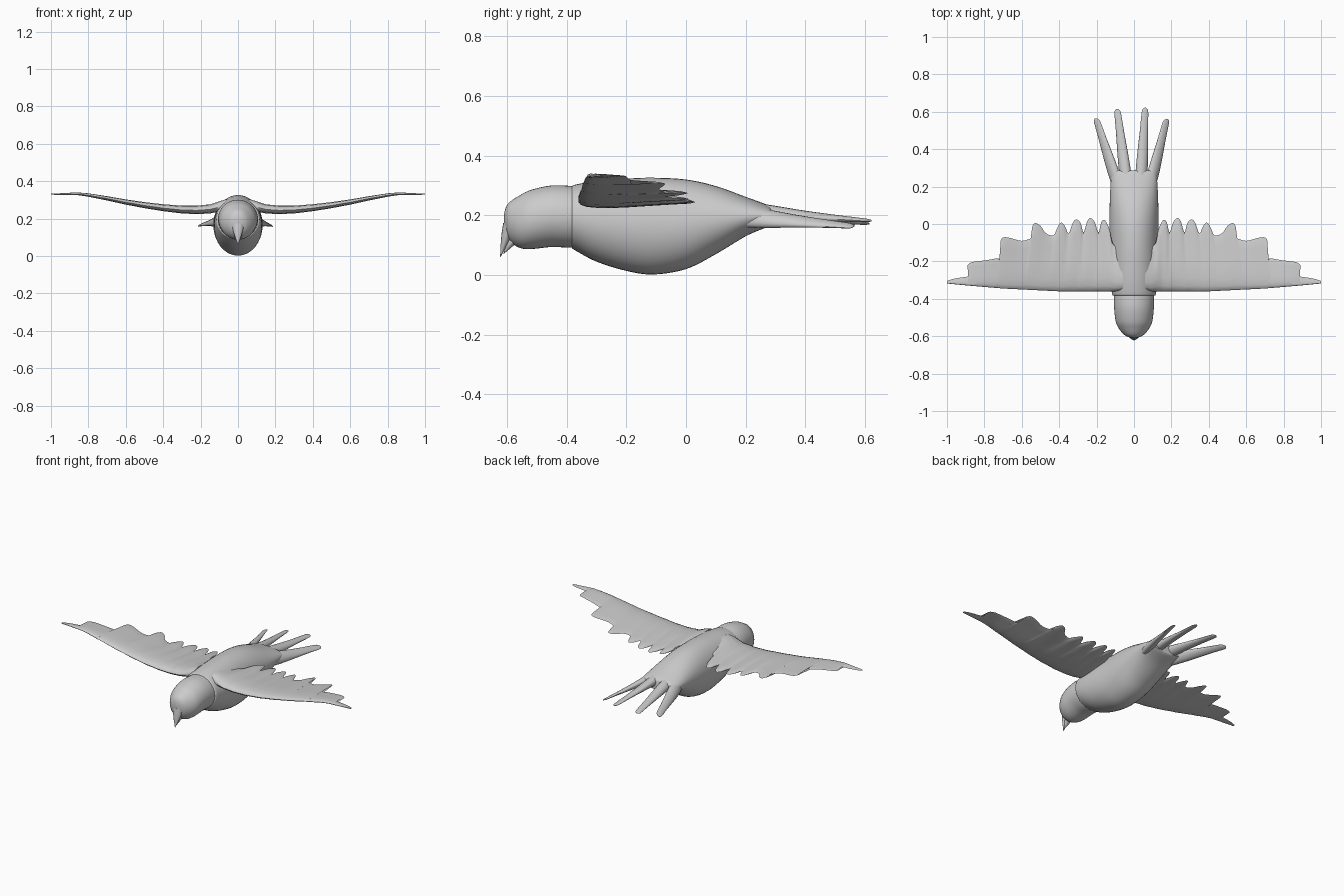
import bpy, bmesh, math
from mathutils import Vector

if "Cube" in bpy.data.objects:
    bpy.data.objects.remove(bpy.data.objects["Cube"])


def spline(pts, per):
    """Smooth curve of tuples through the given points (Catmull-Rom)."""
    out = []
    for i in range(len(pts) - 1):
        a, b = pts[max(i - 1, 0)], pts[i]
        c, d = pts[i + 1], pts[min(i + 2, len(pts) - 1)]
        for k in range(per):
            t = k / per
            out.append(tuple(0.5 * (2 * q + (r - p) * t + (2 * p - 5 * q + 4 * r - s) * t * t
                                    + (3 * q - p - 3 * r + s) * t ** 3)
                             for p, q, r, s in zip(a, b, c, d)))
    out.append(tuple(pts[-1]))
    return out


def lerp_table(table, x):
    for (x0, v0), (x1, v1) in zip(table, table[1:]):
        if x <= x1:
            t = max(0, (x - x0) / (x1 - x0))
            return v0 + (v1 - v0) * t
    return table[-1][1]


def loft(name, rings, mirror=False):
    """Skin closed rings into a capped tube."""
    bm = bmesh.new()
    vs = [[bm.verts.new(p) for p in r] for r in rings]
    n = len(vs[0])
    for a, b in zip(vs, vs[1:]):
        for j in range(n):
            bm.faces.new((a[j], a[(j + 1) % n], b[(j + 1) % n], b[j]))
    bm.faces.new(vs[0])
    bm.faces.new(vs[-1])
    bmesh.ops.recalc_face_normals(bm, faces=bm.faces)
    me = bpy.data.meshes.new(name)
    bm.to_mesh(me)
    bm.free()
    ob = bpy.data.objects.new(name, me)
    bpy.context.collection.objects.link(ob)
    if mirror:
        ob.modifiers.new("mirror", 'MIRROR')
    bpy.ops.object.select_all(action='DESELECT')
    ob.select_set(True)
    bpy.context.view_layer.objects.active = ob
    bpy.ops.object.shade_smooth_by_angle(angle=math.radians(50))
    return ob


def body_loft(name, sections, n=40):
    """Sections are (y, top z, bottom z, half width)."""
    rings = []
    for y, top, bot, w in spline(sections, 5):
        c, h = (top + bot) / 2, (top - bot) / 2
        rings.append([(w * math.cos(2 * math.pi * k / n), y, c + h * math.sin(2 * math.pi * k / n))
                      for k in range(n)])
    return loft(name, rings)


# Body and head
body_loft("body", [(-.382, .297, .09, .112), (-.37, .303, .082, .118), (-.3, .315, .045, .126),
                   (-.2, .323, .014, .13), (-.11, .326, .002, .131), (0, .32, .02, .132),
                   (.1, .298, .07, .13), (.2, .262, .13, .126), (.27, .236, .16, .12),
                   (.285, .225, .17, .115)])
body_loft("head", [(-.3, .29, .10, .1), (-.38, .298, .092, .107), (-.45, .3, .094, .106),
                   (-.52, .285, .087, .098), (-.56, .265, .092, .08), (-.59, .245, .115, .055),
                   (-.604, .225, .145, .032), (-.61, .2, .165, .008)])


# Beak halves, pointing down
def beak(name, base, tip, wx, wy, n=16):
    base, tip = Vector(base), Vector(tip)
    rings = []
    for t, s in ((0, 1), (.3, .8), (.6, .5), (.85, .2), (1, .03)):
        c = base.lerp(tip, t)
        rings.append([(c.x + s * wx * math.cos(2 * math.pi * k / n),
                       c.y + s * wy * math.sin(2 * math.pi * k / n), c.z) for k in range(n)])
    loft(name, rings)


beak("upper_beak", (0, -.587, .175), (0, -.622, .06), .035, .025)
beak("lower_beak", (0, -.57, .125), (0, -.612, .07), .025, .02)

# Wing: straight leading edge, scalloped feathered trailing edge
trail = [(.06, -.12), (.11, -.11), (.13, -.03), (.155, .02), (.175, .01), (.19, -.045), (.21, .01),
         (.232, .032), (.25, .015), (.27, -.045), (.285, .005), (.31, .025), (.33, .0),
         (.35, -.05), (.37, -.01), (.39, .008), (.41, -.02), (.43, -.06), (.47, -.05),
         (.50, -.01), (.53, .005), (.545, -.02), (.545, -.07), (.60, -.09), (.66, -.075),
         (.70, -.072), (.712, -.1), (.68, -.175), (.74, -.185), (.80, -.195), (.87, -.205),
         (.885, -.23), (.80, -.268), (.88, -.28), (.96, -.292), (1.0, -.305)]
height = [(.04, .275), (.1, .262), (.15, .249), (.22, .244), (.3, .246), (.4, .256), (.5, .27), (.6, .287),
          (.7, .307), (.8, .325), (.86, .332), (1, .33)]
thick = [(.05, .034), (.15, .027), (.5, .018), (.8, .01), (1, .003)]
lead = [(0, -.35), (.1, -.36), (.4, -.36), (.7, -.345), (.9, -.328), (1, -.318)]
edge = spline(trail, 3)
foil = [(0, 0), (.02, .45), (.08, .8), (.2, 1), (.4, .9), (.6, .65), (.8, .4), (.95, .25)]
loop = foil + [(1, .0)] + [(u, -.8 * v) for u, v in foil[:0:-1]]
rings = []
for i, (tx, ty) in enumerate(edge):
    lx = .06 + .94 * i / (len(edge) - 1)
    lx = .5 * lx + .5 * tx
    ly = lerp_table(lead, lx)
    ring = []
    for u, v in loop:
        x, y = lx + (tx - lx) * u, ly + (ty - ly) * u
        ring.append((x, y, lerp_table(height, x) + v * lerp_table(thick, x)))
    rings.append(ring)
loft("wings", rings, mirror=True)


# Tail feathers: (base x, tip x, tip y, base z, tip z, sideways tilt)
def feather(name, bx, tx, ty, bz, tz, tilt, n=14):
    b, t = Vector((bx, .2, bz)), Vector((tx, ty, tz))
    rings = []
    for f, w, h in spline([(0, .03, .034), (.2, .032, .028), (.45, .028, .018), (.7, .022, .011),
                           (.93, .018, .006), (.98, .013, .004), (1, .004, .002)], 3):
        c = b.lerp(t, f)
        ring = []
        for k in range(n):
            a = 2 * math.pi * k / n
            dx, dz = w * math.cos(a), h * math.sin(a)
            ring.append((c.x + dx, c.y, c.z + dz + dx * tilt))
        rings.append(ring)
    loft(name, rings)


feather("tail_feather_outer_left", -.085, -.203, .565, .195, .166, .45)
feather("tail_feather_inner_left", -.038, -.09, .615, .212, .172, .15)
feather("tail_feather_inner_right", .036, .06, .622, .212, .182, -.15)
feather("tail_feather_outer_right", .085, .175, .562, .195, .164, -.45)
